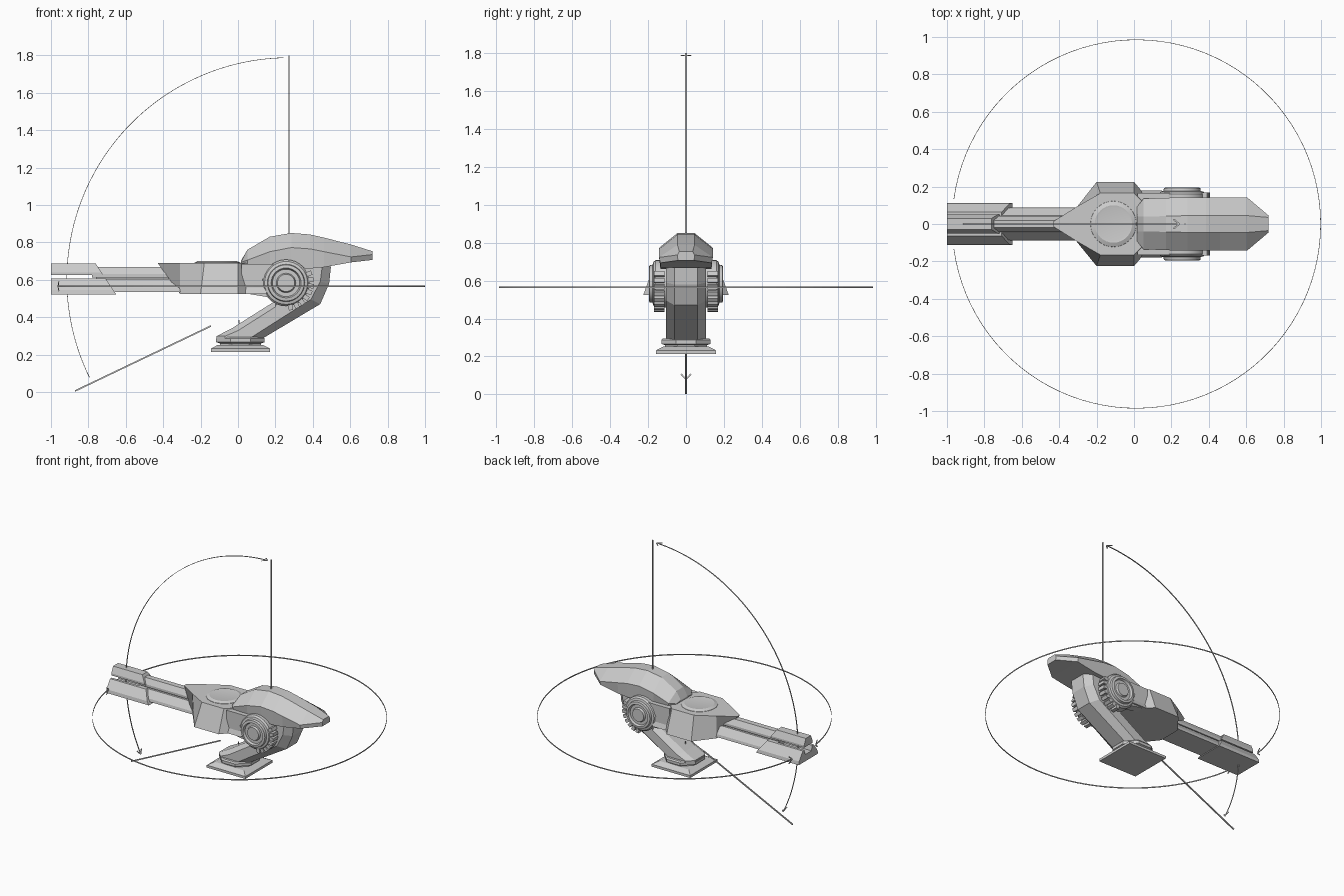
import bpy, bmesh, math
from mathutils import Vector, Matrix

if "Cube" in bpy.data.objects:
    bpy.data.objects.remove(bpy.data.objects["Cube"])

grey = bpy.data.materials.new("light_grey")
grey.diffuse_color = (0.6, 0.6, 0.6, 1)
grey.use_nodes = True
grey.node_tree.nodes["Principled BSDF"].inputs["Base Color"].default_value = grey.diffuse_color


def finish(name, bm, smooth=False):
    bmesh.ops.recalc_face_normals(bm, faces=bm.faces)
    me = bpy.data.meshes.new(name)
    bm.to_mesh(me)
    bm.free()
    me.materials.append(grey)
    ob = bpy.data.objects.new(name, me)
    bpy.context.collection.objects.link(ob)
    if smooth:
        bpy.ops.object.select_all(action='DESELECT')
        ob.select_set(True)
        bpy.context.view_layer.objects.active = ob
        bpy.ops.object.shade_smooth_by_angle(angle=math.radians(30))
    return ob


def loft(name, rings, smooth=False):
    """Skin a list of equal closed rings and cap both ends."""
    bm = bmesh.new()
    vs = [[bm.verts.new(p) for p in r] for r in rings]
    n = len(vs[0])
    for a, b in zip(vs, vs[1:]):
        for i in range(n):
            j = (i + 1) % n
            bm.faces.new((a[i], a[j], b[j], b[i]))
    bm.faces.new(vs[0])
    bm.faces.new(vs[-1])
    return finish(name, bm, smooth)


def mirrored(half):
    """Half outline (a, +y) to a closed outline symmetric in y."""
    return half + [(a, -y) for a, y in reversed(half)]


def lathe_z(name, cx, profile, n, turn=0.0, smooth=False):
    ang = [turn + 2 * math.pi * i / n for i in range(n)]
    return loft(name, [[(cx + r * math.cos(a), r * math.sin(a), z) for a in ang]
                       for r, z in profile], smooth)


def ribbon(name, pts, side, half_side, half_normal):
    """Thin rectangular strip through points; side is a vector or function of the point."""
    rings = []
    for i, p in enumerate(pts):
        t = (pts[min(i + 1, len(pts) - 1)] - pts[max(i - 1, 0)]).normalized()
        s = (side(p) if callable(side) else side).normalized()
        nrm = t.cross(s).normalized()
        rings.append([p + s * a * half_side + nrm * b * half_normal
                      for a, b in ((1, 1), (-1, 1), (-1, -1), (1, -1))])
    return loft(name, rings)


# ---- foot: square plate, neck and octagonal collar
q = math.sqrt(2)
lathe_z("foot_plate", 0.013, [(.158 * q, .214), (.158 * q, .232), (.12 * q, .252)], 4, math.pi / 4)
c8 = 1 / math.cos(math.pi / 8)
lathe_z("foot_collar", 0.013, [(.11 * c8, .25), (.11 * c8, .26), (.13 * c8, .266),
                               (.13 * c8, .286), (.122 * c8, .295)], 8, math.pi / 8)

# ---- slanted leg with chamfered edges
outer = [(-.115, .285), (-.115, .298), (-.03, .342), (.2, .487), (.25, .66),
         (.497, .67), (.487, .578), (.44, .47), (.13, .285)]
inner = [(-.07, .285), (-.07, .298), (0, .328), (.2, .455), (.25, .66),
         (.45, .67), (.44, .59), (.39, .495), (.06, .285)]
loft("leg", [[(x, y, z) for x, z in prof] for prof, y in
             ((inner, -.105), (outer, -.06), (outer, .06), (inner, .105))])

# ---- receiver body: wide low outline to narrower top
low = mirrored([(-.31, .085), (-.2, .225), (0, .225), (.04, .178), (.15, .178)])
top = mirrored([(-.43, .015), (-.31, .09), (-.18, .165), (0, .165), (.05, .115), (.2, .115)])
low.insert(0, (-.31, .02))
low.append((-.31, -.02))
loft("receiver", [[(x, y, .524) for x, y in low], [(x, y, .69) for x, y in top]])
lathe_z("receiver_hatch", -.11, [(.125, .685), (.122, .692), (.1, .701), (.09, .699)], 32, 0, True)
for s in (-1, 1):
    loft("hub_arm", [[(x, s * y, z) for x, z in ((.02, .53), (.2, .50), (.13, .60), (.2, .685), (.02, .685))]
                     for y in (.10, .165)])

# ---- pivot hubs with a toothed sector, both sides
PX, PZ = .257, .583
hub = [(.125, .09), (.125, .16), (.115, .172), (.1, .176), (.097, .193), (.08, .196),
       (.073, .18), (.052, .18), (.046, .194)]
for s in (-1, 1):
    loft("hub", [[(PX + r * math.cos(2 * math.pi * i / 32), s * y, PZ + r * math.sin(2 * math.pi * i / 32))
                  for i in range(32)] for r, y in hub], True)
    bm = bmesh.new()
    for k in range(8):
        a = math.radians(22 - 14.5 * k)
        m = (Matrix.Translation((PX, s * .14, PZ)) @ Matrix.Rotation(-a, 4, 'Y')
             @ Matrix.Translation((.128, 0, 0)) @ Matrix.Diagonal((.04, .055, .024, 1)))
        bmesh.ops.create_cube(bm, size=1, matrix=m)
    finish("hub_teeth", bm)

# ---- curved rear shell: x, top z, shoulder z, bottom z, crest half width, half width
shell = [(.015, .70, .693, .685, .04, .09), (.05, .76, .705, .68, .04, .135),
         (.17, .83, .75, .68, .042, .14), (.285, .85, .772, .665, .045, .142),
         (.385, .842, .765, .66, .045, .142), (.46, .825, .75, .667, .045, .142),
         (.605, .788, .722, .693, .045, .142), (.72, .752, .735, .706, .035, .045)]
loft("rear_shell", [[(x, c, t), (x, w, m), (x, w * .95, b), (x, -w * .95, b), (x, -w, m), (x, -c, t)]
                    for x, t, m, b, c, w in shell])


# ---- barrel rails: cross-section (y, z); rear end raked by height
def rail(name, half, x0, x1, rake=0.0):
    sec = [(y, z) for y, z in half] + [(-y, z) for y, z in reversed(half)]
    loft(name, [[(x0, y, z) for y, z in sec], [(x1 - rake * (z - .52), y, z) for y, z in sec]])


rail("muzzle_tray", [(.112, .52), (.108, .545), (.064, .606), (.045, .606), (.035, .57)], -1, -.65, .667)
rail("muzzle_top_rail", [(.05, .625), (.05, .64), (.03, .686)], -1, -.65, .667)
rail("barrel_lower", [(.088, .535), (.084, .555), (.045, .604)], -.78, -.25)
rail("barrel_core", [(.03, .59), (.03, .63)], -.76, -.3)
rail("barrel_upper", [(.042, .612), (.042, .63), (.02, .668)], -.78, -.3)

# ---- movement guides: thin arcs, lines and arrowheads
Y, Z = Vector((0, 1, 0)), Vector((0, 0, 1))


def arrow(name, tip, direction, across, radial):
    back = tip - direction.normalized() * .03
    for s in (-1, 1):
        ribbon(name, [back + across * .026 * s, tip], radial, .0015, .004)


def guide_arc(name, centre, radius, u, v, a0, a1, across, ends):
    at = lambda a: centre + (u * math.cos(a) + v * math.sin(a)) * radius
    n = 96
    pts = [at(a0 + (a1 - a0) * i / n) for i in range(n + 1)]
    ribbon(name, pts, lambda p: p - centre, .0015, .004)
    for tip, prev in ((pts[0], pts[1]), (pts[-1], pts[-2])):
        arrow(ends, tip, tip - prev, across, tip - centre)


X = Vector((1, 0, 0))
guide_arc("swivel_guide", Vector((.013, 0, .565)), .985, X, Y,
          math.radians(-172), math.radians(172), Z, "swivel_arrow")
guide_arc("tilt_guide", Vector((.272, 0, .6)), 1.187, X, Z,
          math.radians(91.5), math.radians(206), Y, "tilt_arrow")
ribbon("upper_limit_line", [Vector((.272, 0, .8)), Vector((.272, 0, 1.8))], X, .003, .004)
ribbon("lower_limit_line", [Vector((-.872, 0, .005)), Vector((-.144, 0, .353))], Y, .004, .004)
ribbon("marker", [Vector((.005, 0, .367)), Vector((.005, 0, .385))], X, .003, .003)
